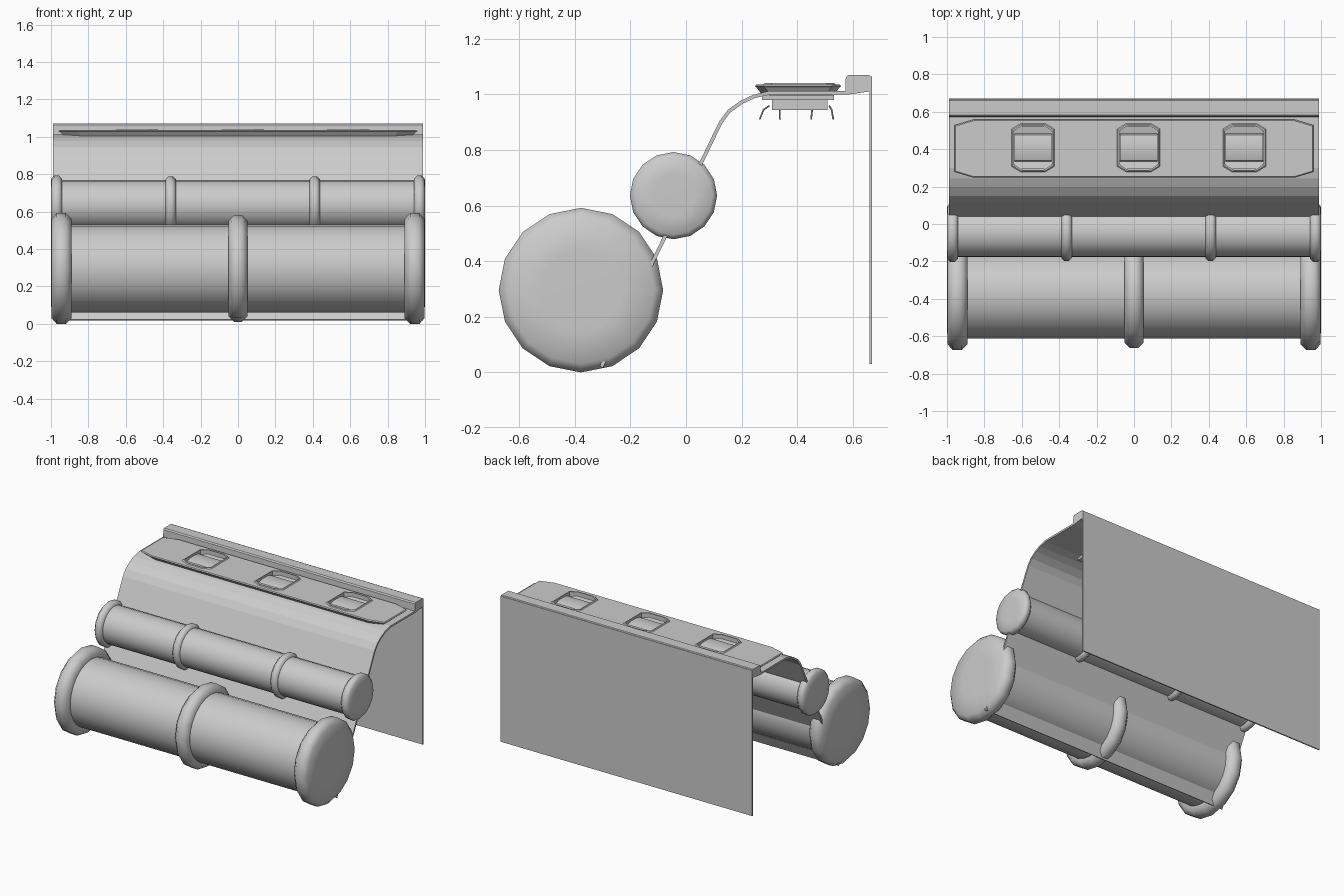
import bpy, bmesh, math
from mathutils import Vector

if "Cube" in bpy.data.objects:
    bpy.data.objects.remove(bpy.data.objects["Cube"], do_unlink=True)

grey = bpy.data.materials.new("plain_grey")
grey.use_nodes = True
GREY = (0.6, 0.6, 0.6, 1)
grey.diffuse_color = GREY
grey.node_tree.nodes["Principled BSDF"].inputs["Base Color"].default_value = GREY


def finish(name, bm, smooth=None):
    bmesh.ops.recalc_face_normals(bm, faces=bm.faces)
    mesh = bpy.data.meshes.new(name)
    bm.to_mesh(mesh)
    bm.free()
    mesh.materials.append(grey)
    obj = bpy.data.objects.new(name, mesh)
    bpy.context.collection.objects.link(obj)
    if smooth:
        activate(obj)
        bpy.ops.object.shade_smooth_by_angle(angle=math.radians(smooth))
    return obj


def activate(obj):
    bpy.ops.object.select_all(action='DESELECT')
    obj.select_set(True)
    bpy.context.view_layer.objects.active = obj


def loft(name, rings, smooth=None):
    """Skin a list of closed rings and cap both ends."""
    bm = bmesh.new()
    loops = [[bm.verts.new(p) for p in ring] for ring in rings]
    for a, b in zip(loops, loops[1:]):
        for i in range(len(a)):
            j = (i + 1) % len(a)
            bm.faces.new((a[i], a[j], b[j], b[i]))
    bm.faces.new(loops[0])
    bm.faces.new(loops[-1])
    return finish(name, bm, smooth)


def extrude_x(name, profile, x0, x1, smooth=None):
    return loft(name, [[(x, y, z) for y, z in profile] for x in (x0, x1)], smooth)


def box(name, x, y, z):
    return extrude_x(name, [(y[0], z[0]), (y[1], z[0]), (y[1], z[1]), (y[0], z[1])], *x)


def octagon(cx, cy, hx, hy, kx, ky, z):
    quarter = [(hx, hy - ky), (hx - kx, hy)]
    pts = quarter + [(-x, y) for x, y in reversed(quarter)]
    pts += [(-x, -y) for x, y in pts]
    return [(cx + x, cy + y, z) for x, y in pts]


def lathe(name, profile, cy, cz, sides=16, smooth=60):
    """Revolve (x, radius) pairs around an axis parallel to x."""
    turn = [math.tau * i / sides for i in range(sides)]
    return loft(name, [[(x, cy + r * math.cos(a), cz + r * math.sin(a)) for a in turn]
                       for x, r in profile], smooth)


def roll(name, cy, cz, body_r, cap_r, cap_w, bands, band_r, band_w):
    """Padded roll with rounded end caps and raised bands."""
    lathe(name + "_body", [(-0.95, body_r), (0.95, body_r)], cy, cz, 24)
    k = cap_w * 0.28
    for side, label in ((-1, "right"), (1, "left")):
        prof = [(1 - cap_w, body_r * 0.95), (1 - cap_w, cap_r - k), (1 - cap_w + k, cap_r),
                (1 - k, cap_r), (1 - 0.1 * k, cap_r - k), (1, cap_r * 0.5)]
        lathe(f"{name}_{label}_cap", [(side * x, r) for x, r in prof], cy, cz)
    h, k = band_w / 2, band_w * 0.28
    for n, x in enumerate(bands):
        prof = [(x - h, body_r * 0.95), (x - h, band_r - k), (x - h + k, band_r),
                (x + h - k, band_r), (x + h, band_r - k), (x + h, body_r * 0.95)]
        lathe(f"{name}_band_{n + 1}", prof, cy, cz)


# Two padded rolls
roll("large_roll", -0.378, 0.296, 0.235, 0.296, 0.11, [0], 0.285, 0.1)
roll("small_roll", -0.045, 0.636, 0.132, 0.157, 0.06, [-0.36, 0.41], 0.153, 0.055)

# Thin curved sheet running from the top down behind the rolls
path = [(-0.305, 0.02), (0.055, 0.755), (0.125, 0.9), (0.155, 0.94), (0.2, 0.972),
        (0.245, 0.993), (0.3, 1.006), (0.58, 1.006), (0.665, 1.018)]
bm = bmesh.new()
rows = [[bm.verts.new((x, y, z)) for x in (-0.99, 0.99)] for y, z in path]
for a, b in zip(rows, rows[1:]):
    bm.faces.new((a[0], a[1], b[1], b[0]))
sheet = finish("curved_sheet", bm)
mod = sheet.modifiers.new("thickness", 'SOLIDIFY')
mod.thickness, mod.offset = 0.013, 0
activate(sheet)
bpy.ops.object.modifier_apply(modifier=mod.name)

# Rear rail and back wall
extrude_x("rear_rail", [(0.573, 1.01), (0.665, 1.02), (0.668, 1.062), (0.66, 1.07),
                        (0.583, 1.07), (0.575, 1.062)], -0.99, 0.99)
box("back_wall", (-0.99, 0.99), (0.661, 0.67), (0.03, 1.065))

# Raised switch plate
CY = 0.403
plate = loft("switch_plate", [octagon(0, CY, 0.93, 0.13, 0.09, 0.03, 1.0),
                              octagon(0, CY, 0.95, 0.15, 0.1, 0.03, 1.026),
                              octagon(0, CY, 0.96, 0.155, 0.1, 0.03, 1.03),
                              octagon(0, CY, 0.955, 0.15, 0.1, 0.03, 1.036)])


def cut(target, cutter):
    mod = target.modifiers.new("opening", 'BOOLEAN')
    mod.operation, mod.solver, mod.object = 'DIFFERENCE', 'EXACT', cutter
    activate(target)
    bpy.ops.object.modifier_apply(modifier=mod.name)


def terminal(name, points):
    curve = bpy.data.curves.new(name, 'CURVE')
    curve.dimensions = '3D'
    curve.bevel_depth, curve.bevel_resolution = 0.003, 0
    spline = curve.splines.new('POLY')
    spline.points.add(len(points) - 1)
    for p, co in zip(spline.points, points):
        p.co = (*co, 1)
    curve.materials.append(grey)
    bpy.context.collection.objects.link(bpy.data.objects.new(name, curve))


# Three rocker switches set into the plate
rocker = [(-0.115, 0.99), (-0.115, 1.012), (-0.075, 1.004), (-0.068, 1.02), (-0.035, 1.03),
          (0.035, 1.03), (0.068, 1.02), (0.075, 1.004), (0.115, 1.012), (0.115, 0.99)]
for n, cx in enumerate((-0.54, 0.025, 0.59)):
    tag = f"switch_{n + 1}"
    rim = loft(tag + "_rim", [octagon(cx, CY + 0.005, 0.117, 0.132, 0.05, 0.03, 1.015),
                              octagon(cx, CY + 0.005, 0.117, 0.132, 0.05, 0.03, 1.034),
                              octagon(cx, CY + 0.005, 0.11, 0.125, 0.048, 0.029, 1.041)])
    cutter = loft("opening_cutter", [octagon(cx, CY + 0.005, 0.103, 0.118, 0.045, 0.028, z)
                                     for z in (0.95, 1.1)])
    cutter.hide_render = True
    for target in (rim, plate, sheet):
        cut(target, cutter)
    bpy.data.objects.remove(cutter, do_unlink=True)
    box(tag + "_tray", (cx - 0.112, cx + 0.112), (CY - 0.13, CY + 0.13), (0.98, 0.9985))
    box(tag + "_housing", (cx - 0.1, cx + 0.1), (0.31, 0.51), (0.945, 0.985))
    extrude_x(tag + "_rocker", [(CY + 0.005 + y, z) for y, z in rocker],
              cx - 0.1, cx + 0.1, 30)
    # Bent terminals under the switch
    for i, (y, bend) in enumerate(((0.3, -0.035), (0.335, 0.003), (0.46, -0.01), (0.515, 0.015))):
        x = cx + (0.05 if i % 2 else -0.05)
        terminal(f"{tag}_terminal_{i + 1}", [(x, y, 0.96), (x, y + bend * 0.6, 0.945),
                                             (x, y + bend, 0.91)])
